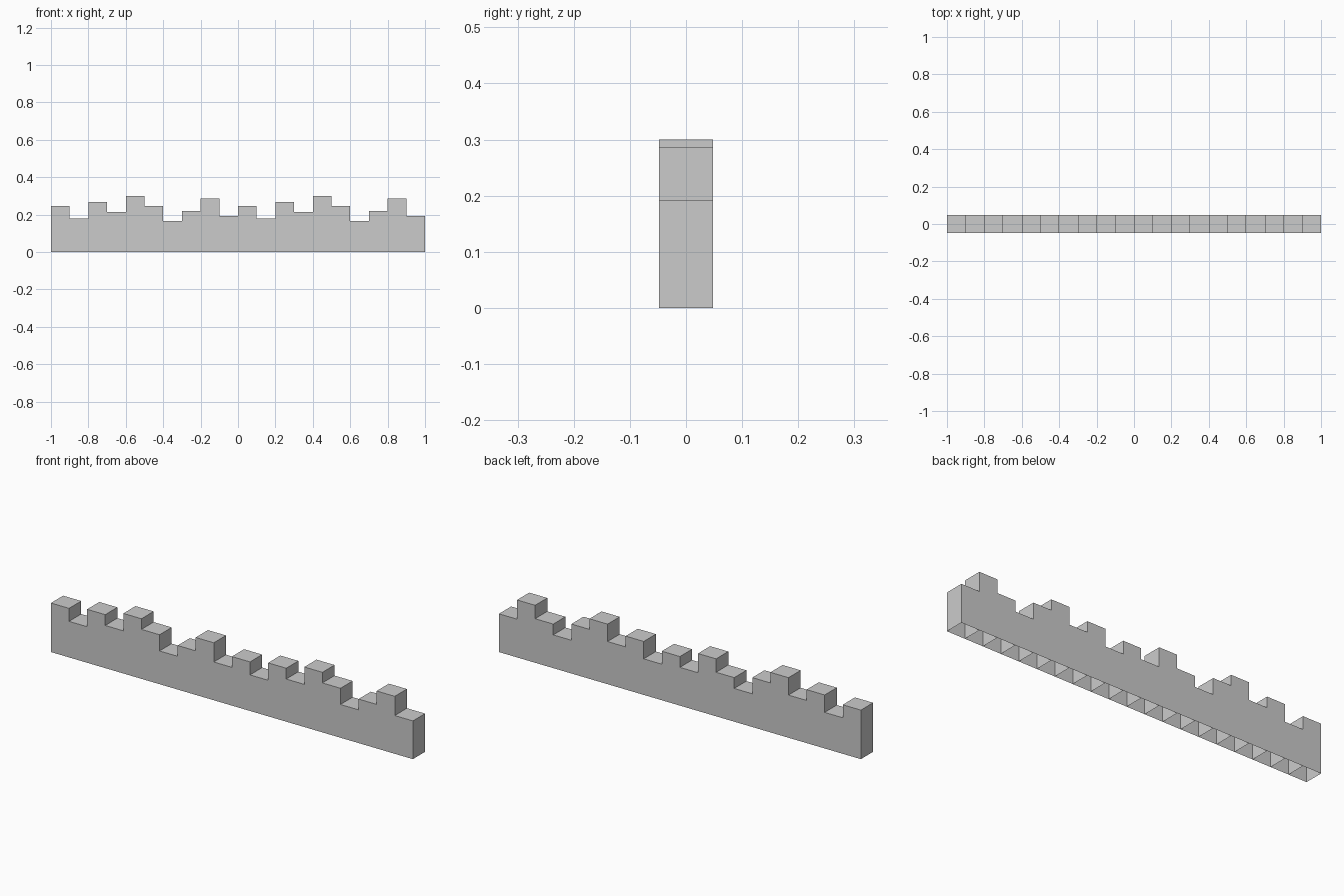
import bpy, bmesh
from mathutils import Matrix

if "Cube" in bpy.data.objects:
    bpy.data.objects.remove(bpy.data.objects["Cube"])

WIDTH, DEPTH = 0.1, 0.096
# Block heights of one ten-step run; the run repeats twice along x
HEIGHTS = [0.245, 0.18, 0.267, 0.213, 0.30, 0.247, 0.166, 0.22, 0.287, 0.191]


def open_block(name, x, height):
    """Box standing on z = 0, hollow and open underneath."""
    bm = bmesh.new()
    bmesh.ops.create_cube(bm, size=1, matrix=Matrix.Translation((0, 0, 0.5)))
    bmesh.ops.scale(bm, vec=(WIDTH, DEPTH, height), verts=bm.verts)
    bottom = [f for f in bm.faces if f.normal.z < -0.5]
    bmesh.ops.delete(bm, geom=bottom, context='FACES_ONLY')
    mesh = bpy.data.meshes.new(name)
    bm.to_mesh(mesh)
    bm.free()
    ob = bpy.data.objects.new(name, mesh)
    ob.location.x = x
    bpy.context.collection.objects.link(ob)


# Row of edging blocks
for i, h in enumerate(HEIGHTS * 2):
    open_block(f"edging_block_{i + 1}", -1 + WIDTH * (i + 0.5), h)
